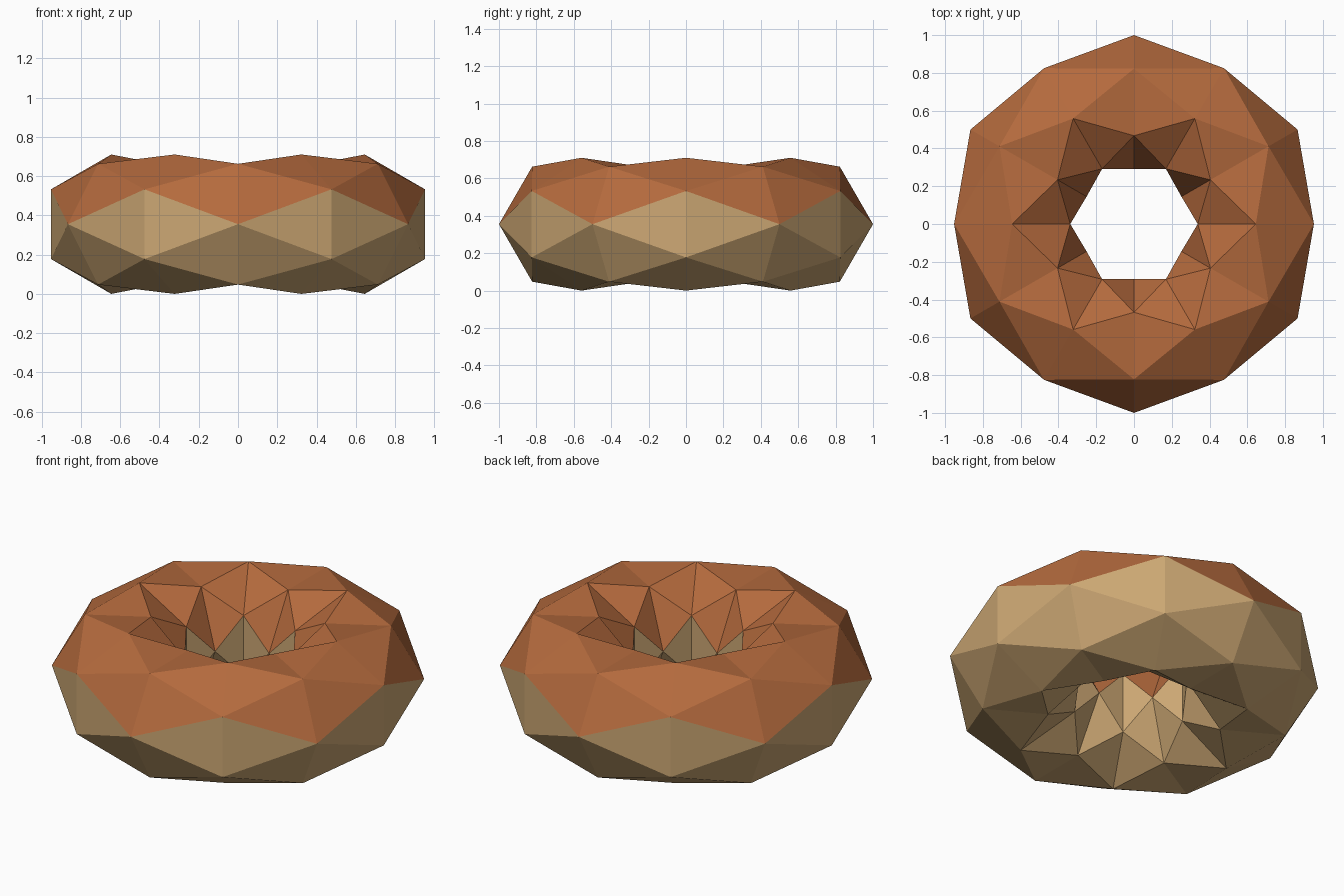
import bpy, bmesh, math

if "Cube" in bpy.data.objects:
    bpy.data.objects.remove(bpy.data.objects["Cube"])

R, r = 0.645, 0.355      # ring radius, tube radius
STEPS, SIDES = 12, 6     # staggered rings round the tube, points per ring


def srgb(*c):
    lin = [((v / 255 + 0.055) / 1.055) ** 2.4 for v in c]
    return (*lin, 1.0)


def material(name, col):
    m = bpy.data.materials.new(name)
    m.diffuse_color = col
    m.use_nodes = True
    m.node_tree.nodes["Principled BSDF"].inputs["Base Color"].default_value = m.diffuse_color
    return m


bm = bmesh.new()

# Staggered rings: even rings point at 30 degrees, odd rings at 0 degrees
rings = []
for j in range(STEPS):
    t = 2 * math.pi * j / STEPS
    rad, z = R + r * math.cos(t), r + r * math.sin(t)
    ring = []
    for k in range(SIDES):
        a = math.radians(60 * k + (30 if j % 2 == 0 else 0))
        ring.append(bm.verts.new((rad * math.cos(a), rad * math.sin(a), z)))
    rings.append(ring)

# Each diamond is split along the tube direction
for j in range(STEPS):
    low, mid, top = (rings[(j + i) % STEPS] for i in range(3))
    for k in range(SIDES):
        # neighbours of point k on the staggered middle ring
        near = (k, (k + 1) % SIDES) if j % 2 == 0 else ((k - 1) % SIDES, k)
        bm.faces.new((low[k], mid[near[1]], top[k]))
        bm.faces.new((low[k], top[k], mid[near[0]]))

bmesh.ops.recalc_face_normals(bm, faces=bm.faces)

# Glaze on the upper half, dough on the middle band and below
for f in bm.faces:
    f.material_index = 1 if f.calc_center_median().z > r + 0.03 else 0

mesh = bpy.data.meshes.new("doughnut")
bm.to_mesh(mesh)
bm.free()
mesh.materials.append(material("dough tan", srgb(205, 168, 116)))
mesh.materials.append(material("glaze rust", srgb(180, 106, 61)))
obj = bpy.data.objects.new("doughnut", mesh)
bpy.context.collection.objects.link(obj)
